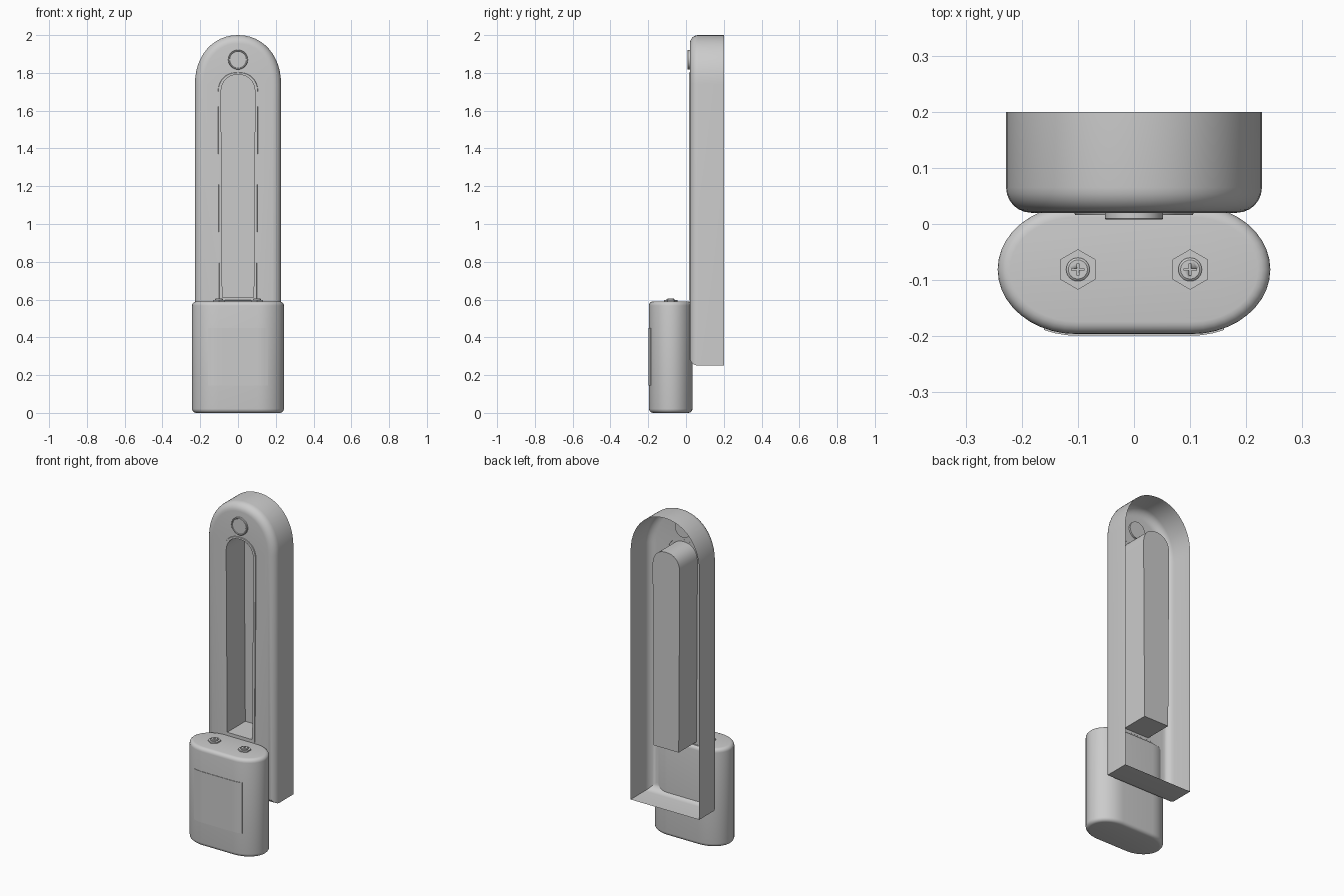
import bpy, bmesh, math
from math import sin, cos, pi

if "Cube" in bpy.data.objects:
    bpy.data.objects.remove(bpy.data.objects["Cube"])


def finish(bm, name):
    bmesh.ops.recalc_face_normals(bm, faces=bm.faces)
    me = bpy.data.meshes.new(name)
    bm.to_mesh(me)
    bm.free()
    ob = bpy.data.objects.new(name, me)
    bpy.context.collection.objects.link(ob)
    bpy.ops.object.select_all(action='DESELECT')
    ob.select_set(True)
    bpy.context.view_layer.objects.active = ob
    bpy.ops.object.shade_smooth_by_angle(angle=math.radians(30))
    return ob


def skin(bm, rings, cap_start=True, cap_end=True):
    """Join closed rings of equal point count; returns the vertex rings."""
    vs = [[bm.verts.new(p) for p in r] for r in rings]
    n = len(vs[0])
    for a, b in zip(vs, vs[1:]):
        for i in range(n):
            j = (i + 1) % n
            bm.faces.new((a[i], a[j], b[j], b[i]))
    if cap_start:
        bm.faces.new(vs[0])
    if cap_end:
        bm.faces.new(vs[-1])
    return vs


def loft(name, rings, cap_start=True, cap_end=True):
    bm = bmesh.new()
    skin(bm, rings, cap_start, cap_end)
    return finish(bm, name)


def arch(hw, z0, z1, rise, y, power=2.0, foot=None, n=24):
    """Square-footed outline with a rounded top, in the XZ plane."""
    foot = hw if foot is None else foot
    pts = [(-foot, y, z0), (foot, y, z0)]
    for i in range(n + 1):
        c, s = cos(pi * i / n), max(0, sin(pi * i / n))
        x = math.copysign(abs(c) ** (2 / power), c)
        pts.append((hw * x, y, z1 - rise + rise * s ** (2 / power)))
    return pts


def oblong(d, z, n=10):
    """Flat-sided oval cross-section, inset by d."""
    pts = []
    for side in (1, -1):
        for i in range(n * 2 + 1):
            a = -pi / 2 + pi * i / (2 * n)
            pts.append((side * (0.103 + (0.14 - d) * cos(a)),
                        -0.081 + side * (0.115 - d) * sin(a), z))
    return pts


def circle(r, n, centre, axis='Z', phase=0.0):
    cx, cy, cz = centre
    out = []
    for i in range(n):
        a = 2 * pi * i / n + phase
        u, v = r * cos(a), r * sin(a)
        out.append((cx + u, cy + v, cz) if axis == 'Z' else (cx + u, cy, cz + v))
    return out


# Tall arched shell, open at the back, rounded front edge, slot in the face
R, FRONT = 0.045, 0.02
rings = [arch(0.228, 0.25, 2.0, 0.26, 0.2, 2.1)]
for i in range(7):
    a = pi / 2 * i / 6
    d = R * (1 - cos(a))
    rings.append(arch(0.228 - d, 0.25 + d, 2.0 - d, 0.26 - d, FRONT + R * (1 - sin(a)), 2.1))
bm = bmesh.new()
outer = skin(bm, rings, False, False)[-1]
slot = [bm.verts.new(p) for p in arch(0.09, 0.61, 1.79, 0.1, FRONT, 2.3, 0.083)]
edges = []
for i in range(len(slot)):
    j = (i + 1) % len(slot)
    edges.append(bm.edges.new((slot[i], slot[j])))
    edges.append(bm.edges.get((outer[i], outer[j])))
bmesh.ops.triangle_fill(bm, edges=edges, use_beauty=True)
finish(bm, "arched_shell")

# Deep slot pocket with a thin raised rim
loft("slot_pocket", [
    arch(0.107, 0.595, 1.803, 0.113, 0.021, 2.3, 0.1),
    arch(0.105, 0.597, 1.801, 0.111, 0.016, 2.3, 0.098),
    arch(0.09, 0.61, 1.79, 0.1, 0.016, 2.3, 0.083),
    arch(0.09, 0.61, 1.79, 0.1, 0.188, 2.3, 0.083)], False, True)

# Round button near the top
loft("round_button", [circle(r, 32, (0, y, 1.87), 'Y') for r, y in
     ((0.052, 0.03), (0.052, 0.01), (0.050, 0.008), (0.046, 0.008), (0.044, 0.011))])

# Battery-style lower housing with rounded top and bottom edges
B = 0.022
prof = [(B * (1 - sin(pi / 2 * i / 5)), B * (1 - cos(pi / 2 * i / 5))) for i in range(6)]
low = [oblong(d, z) for d, z in prof]
high = [oblong(d, 0.59 - z) for d, z in reversed(prof)]
loft("lower_housing", low + high)

# Thin curved plate on the housing front
def plate(z):
    xs = [-0.16 + 0.02 * i for i in range(17)]
    def face(x):
        t = max(0, abs(x) - 0.103) / 0.14
        return -0.081 - 0.115 * math.sqrt(1 - t * t)
    return ([(x, face(x) - 0.003, z) for x in xs] +
            [(x, face(x) + 0.008, z) for x in reversed(xs)])

loft("front_plate", [plate(0.145), plate(0.45)])

# Hex bases and cross-slotted screws on the housing top
for side, label in ((-1, "left"), (1, "right")):
    x, y = side * 0.1, -0.081
    loft(label + "_hex_base", [circle(r, 6, (x, y, z), 'Z', pi / 2) for r, z in
         ((0.036, 0.58), (0.036, 0.597))])
    loft(label + "_screw", [circle(r, 24, (x, y, z)) for r, z in
         ((0.021, 0.59), (0.021, 0.602), (0.017, 0.605))])
    screw = bpy.context.object
    w, l = 0.002, 0.011
    cross = [(w, w), (w, l), (-w, l), (-w, w), (-l, w), (-l, -w),
             (-w, -w), (-w, -l), (w, -l), (w, -w), (l, -w), (l, w)]
    cutter = loft("cross_cutter", [[(x + u, y + v, z) for u, v in cross] for z in (0.601, 0.61)])
    cutter.hide_render = True
    cutter.hide_set(True)
    cut = screw.modifiers.new("cross_slot", 'BOOLEAN')
    cut.operation, cut.object = 'DIFFERENCE', cutter
